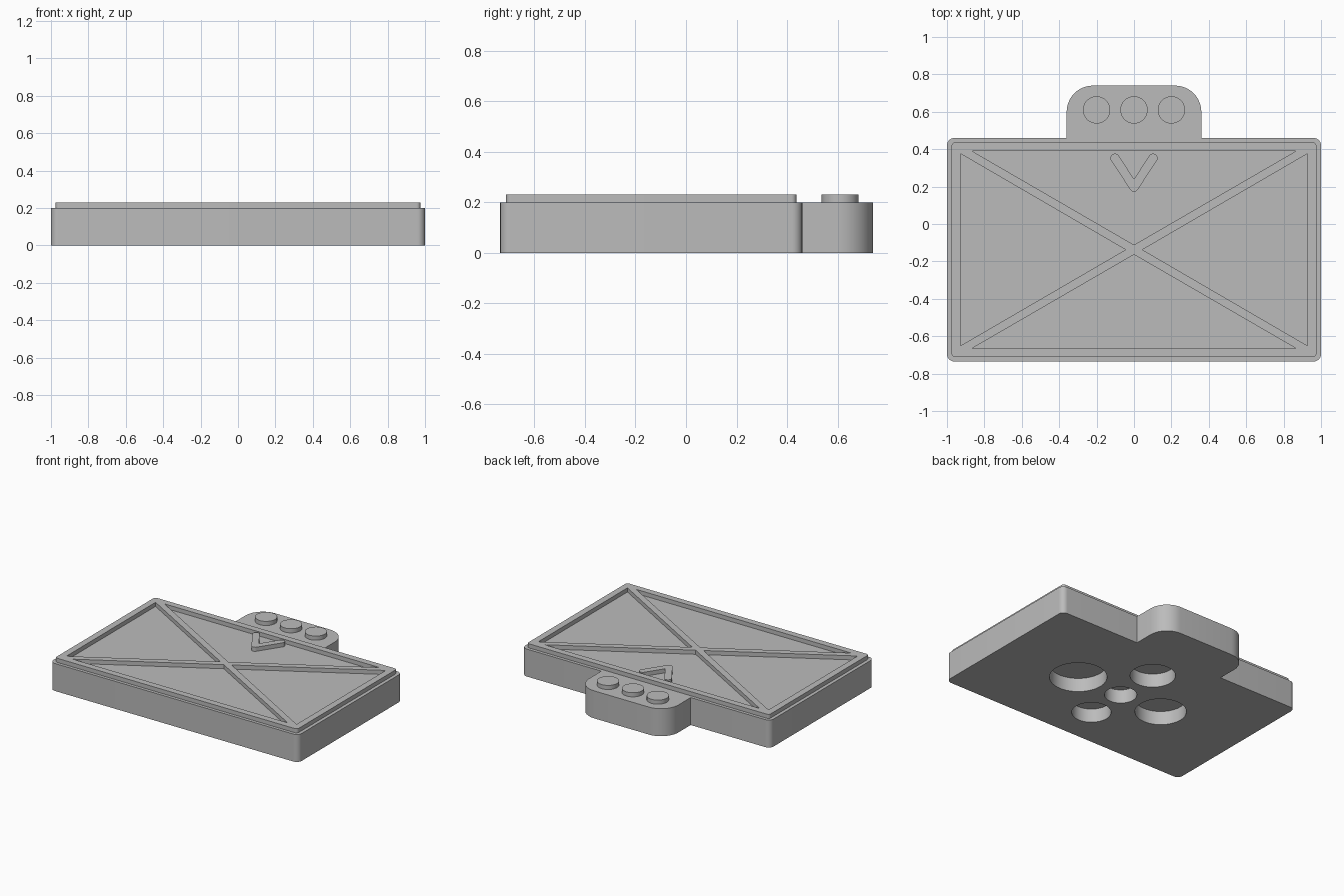
import bpy, bmesh, math
from mathutils import Vector

cube = bpy.data.objects.get("Cube")
if cube:
    bpy.data.objects.remove(cube, do_unlink=True)

grey = bpy.data.materials.new("plain_grey")
grey.use_nodes = True
grey.diffuse_color = (0.5, 0.5, 0.5, 1)
grey.node_tree.nodes["Principled BSDF"].inputs["Base Color"].default_value = (0.5, 0.5, 0.5, 1)

BASE_TOP, RAISED_TOP, MID_Y = 0.2, 0.23, -0.1375


def rounded(corners, steps=10):
    """Outline with each (x, y, radius) corner replaced by an arc."""
    out = []
    for i, (x, y, r) in enumerate(corners):
        p = Vector((x, y))
        if r == 0:
            out.append(p)
            continue
        a = (Vector(corners[i - 1][:2]) - p).normalized()
        b = (Vector(corners[(i + 1) % len(corners)][:2]) - p).normalized()
        half = a.angle(b) / 2
        centre = p + (a + b).normalized() * r / math.sin(half)
        start = p + a * r / math.tan(half) - centre
        end = p + b * r / math.tan(half) - centre
        sweep = math.atan2(start.x * end.y - start.y * end.x, start.dot(end))
        for k in range(steps + 1):
            t = sweep * k / steps
            out.append(centre + Vector((start.x * math.cos(t) - start.y * math.sin(t),
                                        start.x * math.sin(t) + start.y * math.cos(t))))
    return out


def circle(x, y, r, n=48):
    return [Vector((x + r * math.cos(2 * math.pi * k / n),
                    y + r * math.sin(2 * math.pi * k / n))) for k in range(n)]


def prism(name, outlines, z0, z1):
    """One object made of flat outlines extruded from z0 to z1."""
    bm = bmesh.new()
    for pts in outlines:
        face = bm.faces.new([bm.verts.new((p.x, p.y, z0)) for p in pts])
        new = bmesh.ops.extrude_face_region(bm, geom=[face])["geom"]
        for v in new:
            if isinstance(v, bmesh.types.BMVert):
                v.co.z = z1
    bmesh.ops.recalc_face_normals(bm, faces=bm.faces)
    mesh = bpy.data.meshes.new(name)
    bm.to_mesh(mesh)
    bm.free()
    mesh.materials.append(grey)
    obj = bpy.data.objects.new(name, mesh)
    bpy.context.collection.objects.link(obj)
    return obj


def activate(obj):
    bpy.ops.object.select_all(action='DESELECT')
    obj.select_set(True)
    bpy.context.view_layer.objects.active = obj


def cut(obj, cutter):
    cutter.hide_render = True
    mod = obj.modifiers.new("cut", 'BOOLEAN')
    mod.operation, mod.solver, mod.object = 'DIFFERENCE', 'EXACT', cutter
    activate(obj)
    bpy.ops.object.modifier_apply(modifier=mod.name)
    bpy.data.objects.remove(cutter, do_unlink=True)


def mirrored(half):
    """Complete a right-hand outline with its mirror image in x."""
    return half + [(-x, y, r) for x, y, r in reversed(half)]


# Base slab with the rounded tab at the back
base = prism("base_slab", [rounded(mirrored([
    (1, -0.735, 0.04), (1, 0.46, 0.04), (0.36, 0.46, 0), (0.36, 0.74, 0.14)]))],
    0, BASE_TOP)

# Round sockets in the underside, a different size in each direction
sockets = [(0, 0, 0.107), (0.365, 0, 0.19), (0, 0.33, 0.15),
           (-0.345, 0, 0.17), (0, -0.3, 0.13)]
cut(base, prism("socket_cutter",
                [circle(x, MID_Y + y, r) for x, y, r in sockets], -0.1, 0.1))

# Raised frame with crossing ribs, left by four triangular pockets
frame = prism("cross_frame", [rounded(mirrored([
    (0.975, -0.712, 0.02), (0.975, 0.437, 0.02)]))], BASE_TOP - 0.01, RAISED_TOP)
pockets = []
for s in (1, -1):
    pockets.append([(-0.865, MID_Y + s * 0.527), (0.865, MID_Y + s * 0.527), (0, MID_Y + s * 0.026)])
    pockets.append([(s * 0.927, MID_Y - 0.513), (s * 0.927, MID_Y + 0.513), (s * 0.045, MID_Y)])
cut(frame, prism("pocket_cutter",
                 [[Vector(p) for p in tri] for tri in pockets], 0.1, 0.3))

# Raised chevron with round ends
w = 0.024
apex, tip = Vector((0, 0.197)), Vector((0.102, 0.352))
d = (tip - apex).normalized()
n = Vector((d.y, -d.x))
far = tip + d * w
rise = Vector((0, w / d.x))
outer, inner = far + n * w, far - n * w
low, high = apex - rise, apex + rise
chevron = prism("chevron", [rounded([
    (low.x, low.y, w), (outer.x, outer.y, w * 0.98), (inner.x, inner.y, w * 0.98),
    (high.x, high.y, 0),
    (-inner.x, inner.y, w * 0.98), (-outer.x, outer.y, w * 0.98)])],
    BASE_TOP - 0.01, RAISED_TOP)

# Three round buttons on the tab
buttons = [prism(name + "_button", [circle(x, 0.61, 0.073)], BASE_TOP - 0.01, RAISED_TOP)
           for name, x in (("right", -0.2), ("middle", 0), ("left", 0.2))]

for obj in [base, frame, chevron] + buttons:
    activate(obj)
    bpy.ops.object.shade_smooth_by_angle(angle=math.radians(30))
